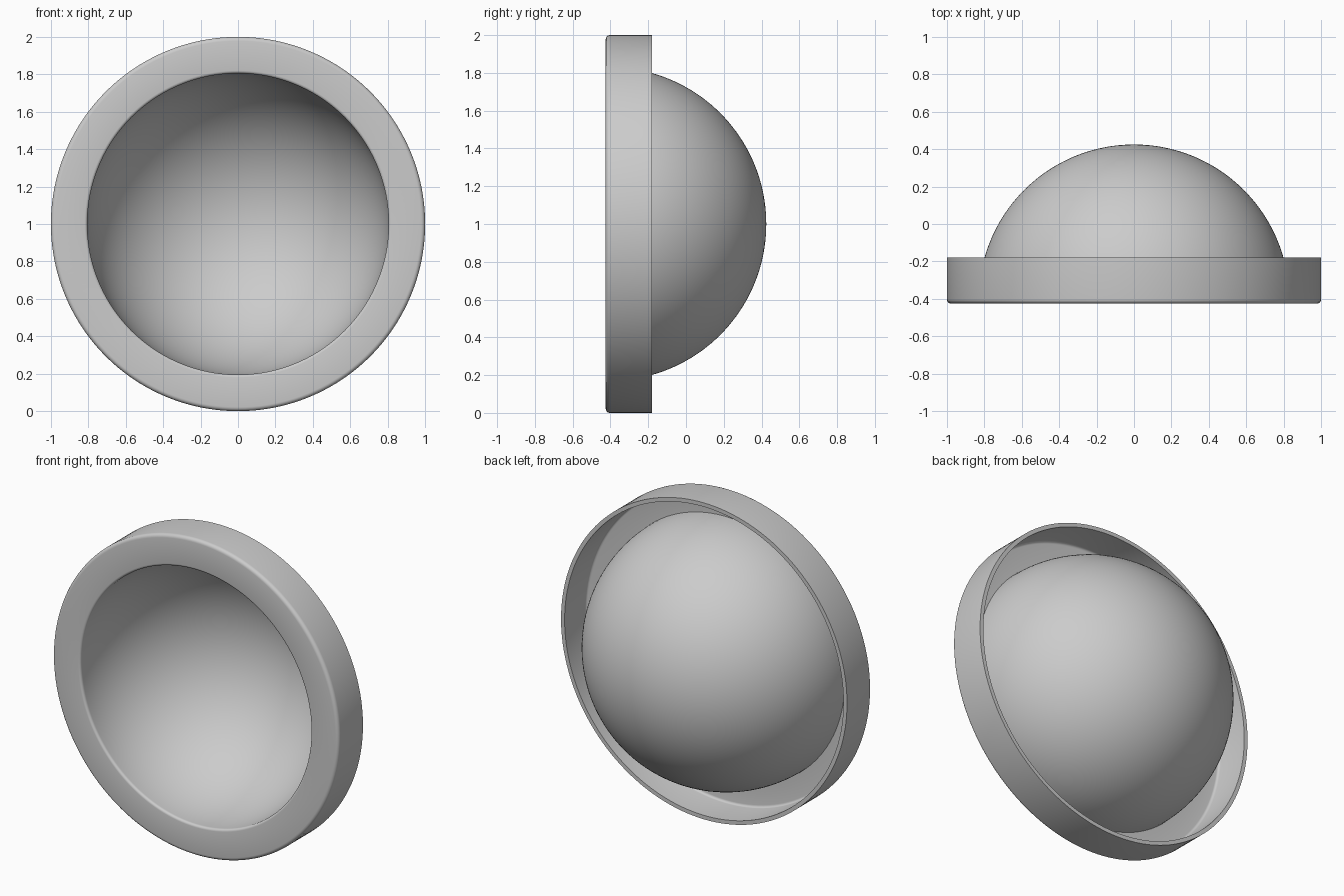
import bpy, bmesh
from math import sin, cos, pi, radians
from mathutils import Vector, Matrix

cube = bpy.data.objects.get("Cube")
if cube:
    bpy.data.objects.remove(cube)

FRONT, BACK, WALL = -0.425, -0.18, 0.025
OUTER_R, BOWL_R = 1.0, 0.83
CENTRE_Y = 0.425 - BOWL_R


def arc(cx, cy, radius, start, end, steps):
    """Points (radius from axis, y) along an arc, angles in degrees."""
    angles = [radians(start + (end - start) * i / steps) for i in range(steps + 1)]
    return [(cx + radius * cos(a), cy + radius * sin(a)) for a in angles]


def lathe(name, profile, material, steps=160):
    """Spin a profile around the y axis, standing on the ground."""
    bm = bmesh.new()
    verts = [bm.verts.new((r, y, 0)) for r, y in profile]
    edges = [bm.edges.new(pair) for pair in zip(verts, verts[1:])]
    bmesh.ops.spin(bm, geom=verts + edges, cent=(0, 0, 0), axis=(0, 1, 0),
                   angle=2 * pi, steps=steps)
    bmesh.ops.remove_doubles(bm, verts=bm.verts, dist=0.0004)
    bmesh.ops.dissolve_degenerate(bm, edges=bm.edges, dist=0.0001)
    bmesh.ops.recalc_face_normals(bm, faces=bm.faces)
    bmesh.ops.translate(bm, verts=bm.verts, vec=(0, 0, OUTER_R))
    mesh = bpy.data.meshes.new(name)
    bm.to_mesh(mesh)
    bm.free()
    mesh.materials.append(material)
    obj = bpy.data.objects.new(name, mesh)
    bpy.context.collection.objects.link(obj)
    bpy.ops.object.select_all(action='DESELECT')
    obj.select_set(True)
    bpy.context.view_layer.objects.active = obj
    bpy.ops.object.shade_smooth_by_angle(angle=radians(35))
    return obj


grey = bpy.data.materials.new("light grey")
grey.use_nodes = True
grey.diffuse_color = (0.6, 0.6, 0.6, 1)
grey.node_tree.nodes["Principled BSDF"].inputs["Base Color"].default_value = (0.6, 0.6, 0.6, 1)

# Closed wall section: bowl inside, front flange, rim, back of flange, bowl outside
inner_r = BOWL_R - WALL
profile = arc(0, CENTRE_Y, inner_r, 90, 0, 40)
profile += arc(inner_r + 0.015, FRONT + 0.015, 0.015, 180, 270, 4)
profile += arc(OUTER_R - 0.022, FRONT + 0.022, 0.022, 270, 360, 5)
profile += [(OUTER_R, BACK), (OUTER_R - WALL, BACK)]
profile += arc(OUTER_R - WALL - 0.015, FRONT + WALL + 0.015, 0.015, 0, -90, 4)
profile += arc(0, CENTRE_Y, BOWL_R, 0.4, 90, 40)
lathe("rimmed_bowl", profile, grey)
